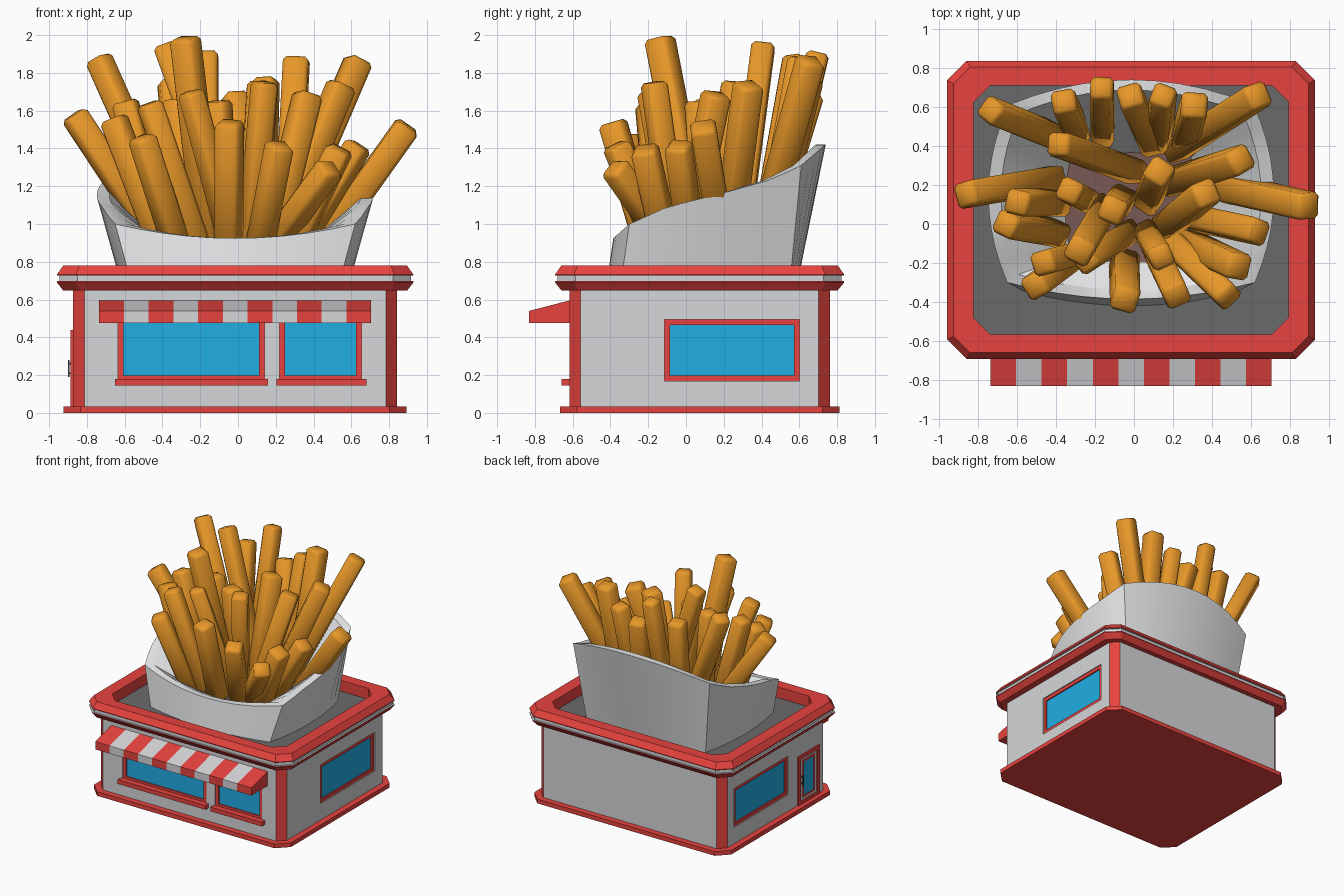
import bpy, bmesh, math, random
from mathutils import Vector, Matrix

if "Cube" in bpy.data.objects:
    bpy.data.objects.remove(bpy.data.objects["Cube"])

random.seed(4)


def mat(name, r, g, b):
    m = bpy.data.materials.new(name)
    lin = [((c / 255 + 0.055) / 1.055) ** 2.4 for c in (r, g, b)]
    m.diffuse_color = (*lin, 1)
    m.use_nodes = True
    m.node_tree.nodes["Principled BSDF"].inputs["Base Color"].default_value = m.diffuse_color
    return m


RED = mat("red trim", 234, 68, 63)
WALL = mat("light grey wall", 214, 215, 217)
PAPER = mat("white carton", 230, 231, 232)
FRY = mat("golden fry", 238, 156, 42)
GLASS = mat("blue glass", 32, 174, 228)
ROOF = mat("dark grey roof", 106, 106, 106)
FLOOR = mat("brown carton floor", 120, 90, 85)
METAL = mat("handle metal", 75, 75, 78)


def finish(name, bm, mats, smooth=0):
    bmesh.ops.recalc_face_normals(bm, faces=bm.faces)
    me = bpy.data.meshes.new(name)
    bm.to_mesh(me)
    bm.free()
    for m in mats:
        me.materials.append(m)
    ob = bpy.data.objects.new(name, me)
    bpy.context.collection.objects.link(ob)
    bpy.ops.object.select_all(action='DESELECT')
    ob.select_set(True)
    bpy.context.view_layer.objects.active = ob
    if smooth:
        bpy.ops.object.shade_smooth_by_angle(angle=math.radians(smooth))
    return ob


def loft(name, loops, mats, bands=None, caps=(0, 0), smooth=0):
    """Skin equal-length loops; bands gives the material of each band."""
    bm = bmesh.new()
    rings = [[bm.verts.new(p) for p in lp] for lp in loops]
    n = len(rings[0])
    for k in range(len(rings) - 1):
        for i in range(n):
            j = (i + 1) % n
            f = bm.faces.new((rings[k][i], rings[k][j], rings[k + 1][j], rings[k + 1][i]))
            f.material_index = bands[k] if bands else 0
    for ring, c in zip((rings[0], rings[-1]), caps):
        bm.faces.new(ring).material_index = c
    return finish(name, bm, mats, smooth)


def box(name, a, b, m):
    lo = [min(p, q) for p, q in zip(a, b)]
    hi = [max(p, q) for p, q in zip(a, b)]
    ring = lambda z: [(lo[0], lo[1], z), (hi[0], lo[1], z), (hi[0], hi[1], z), (lo[0], hi[1], z)]
    return loft(name, [ring(lo[2]), ring(hi[2])], [m])


CX, CY = -0.015, 0.072


def octagon(hx, hy, c, z):
    q = [(hx, hy - c), (hx - c, hy), (c - hx, hy), (-hx, hy - c),
         (-hx, c - hy), (c - hx, -hy), (hx - c, -hy), (hx, c - hy)]
    return [(CX + x, CY + y, z) for x, y in q]


# Building: base slab, walls with red chamfered corners, cornice with sunken roof
loft("base_slab", [octagon(0.908, 0.74, 0.09, 0), octagon(0.908, 0.74, 0.09, 0.035)], [RED])
walls = loft("walls", [octagon(0.858, 0.69, 0.06, 0.03), octagon(0.858, 0.69, 0.06, 0.66)], [WALL, RED])
for p in walls.data.polygons:
    if abs(p.normal.x) > 0.3 and abs(p.normal.y) > 0.3:
        p.material_index = 1
profile = [(0.85, 0.683, 0.058, 0.647), (0.91, 0.73, 0.085, 0.647), (0.943, 0.765, 0.10, 0.69),
           (0.943, 0.765, 0.10, 0.697), (0.93, 0.752, 0.095, 0.697), (0.93, 0.752, 0.095, 0.727),
           (0.943, 0.765, 0.10, 0.727), (0.943, 0.765, 0.10, 0.733), (0.91, 0.732, 0.085, 0.78),
           (0.808, 0.638, 0.085, 0.78), (0.808, 0.638, 0.085, 0.69)]
loft("cornice_and_roof", [octagon(*p) for p in profile], [RED, WALL, ROOF],
     [0, 0, 0, 1, 1, 1, 0, 0, 0, 0], (0, 2))

# Wall coordinates: u along the wall, d outward, z up
SIDES = {"front": lambda u, d, z: (u, CY - 0.69 - d, z),
         "right": lambda u, d, z: (CX + 0.858 + d, u, z),
         "left": lambda u, d, z: (CX - 0.858 - d, u, z)}


def plate(name, side, u0, u1, z0, z1, d, m, back=-0.03):
    f = SIDES[side]
    return box(name, f(u0, back, z0), f(u1, d, z1), m)


def frame(name, side, u0, u1, z0, z1, w, d, m):
    plate(name + "_left", side, u0, u0 + w, z0, z1, d, m)
    plate(name + "_right", side, u1 - w, u1, z0, z1, d, m)
    plate(name + "_bottom", side, u0 + w, u1 - w, z0, z0 + w, d, m)
    plate(name + "_top", side, u0 + w, u1 - w, z1 - w, z1, d, m)


def window(name, side, u0, u1, z0, z1):
    """Cut a shallow recess in the wall and set a frame and glass into it."""
    cutter = plate(name + "_cutter", side, u0, u1, z0, z1, 0.05, WALL)
    cutter.hide_render = True
    bpy.context.view_layer.objects.active = walls
    mod = walls.modifiers.new("recess", 'BOOLEAN')
    mod.operation, mod.solver, mod.object = 'DIFFERENCE', 'EXACT', cutter
    bpy.ops.object.modifier_apply(modifier=mod.name)
    bpy.data.objects.remove(cutter)
    frame(name + "_frame", side, u0, u1, z0, z1, 0.029, -0.008, RED)
    plate(name + "_glass", side, u0 + 0.02, u1 - 0.02, z0 + 0.02, z1 - 0.02, -0.018, GLASS)


window("front_wide_window", "front", -0.635, 0.14, 0.17, 0.515)
window("front_small_window", "front", 0.22, 0.655, 0.17, 0.515)
plate("wide_sill", "front", -0.65, 0.16, 0.145, 0.18, 0.04, RED)
plate("small_sill", "front", 0.205, 0.68, 0.145, 0.18, 0.04, RED)
window("right_window", "right", -0.115, 0.60, 0.17, 0.495)
window("left_window", "left", -0.1, 0.615, 0.17, 0.495)

# Door on the left wall
frame("door_frame", "left", -0.50, -0.22, 0.03, 0.44, 0.03, 0.013, RED)
plate("door_panel", "left", -0.48, -0.24, 0.03, 0.42, 0.004, WALL)
frame("door_glass_frame", "left", -0.44, -0.28, 0.08, 0.39, 0.016, 0.009, RED)
plate("door_glass", "left", -0.43, -0.29, 0.09, 0.38, 0.007, GLASS)
plate("handle_bar", "left", -0.267, -0.257, 0.19, 0.28, 0.028, METAL, 0.02)
for z in (0.205, 0.257):
    plate("handle_bracket", "left", -0.266, -0.258, z, z + 0.01, 0.022, METAL)

# Striped awning
STRIPES, X0, X1 = 11, -0.735, 0.705
side_profile = [(-0.61, 0.475), (-0.83, 0.475), (-0.83, 0.54), (-0.61, 0.597)]
loft("awning", [[(X0 + (X1 - X0) * i / STRIPES, y, z) for y, z in side_profile]
                for i in range(STRIPES + 1)],
     [RED, WALL], [i % 2 for i in range(STRIPES)])


# Carton: four bowed sides meeting at sharp corners, rim rising to the back
def bowed(fx, fy, bx, by, front, side, back, n=10):
    corners = [(-fx, fy), (fx, fy), (bx, by), (-bx, by)]
    bulge = [(0, -front), (side, 0), (0, back), (-side, 0)]
    pts = []
    for k in range(4):
        a, b = Vector(corners[k]), Vector(corners[(k + 1) % 4])
        for i in range(n):
            t = i / n
            pts.append(a.lerp(b, t) + Vector(bulge[k]) * 4 * t * (1 - t) + Vector((CX, 0)))
    return pts


RIM = [(-0.39, 0.92), (-0.30, 1.0), (-0.1, 1.09), (0.2, 1.165), (0.45, 1.235), (0.61, 1.31), (0.75, 1.43)]


def rim_z(y):
    for (y0, z0), (y1, z1) in zip(RIM, RIM[1:]):
        if y <= y1:
            return z0 + (z1 - z0) * (y - y0) / (y1 - y0)
    return RIM[-1][1]


def shrink(pts, s, cy=0.15):
    c = Vector((CX, cy))
    return [c + (p - c) * s for p in pts]


low = bowed(0.55, -0.345, 0.55, 0.55, 0.075, 0.055, 0.04)
top = bowed(0.635, -0.30, 0.63, 0.61, 0.085, 0.10, 0.13)
outer = [(p.x, p.y, rim_z(p.y)) for p in top]
inner = [(q.x, q.y, rim_z(p.y)) for p, q in zip(top, shrink(top, 0.91))]
floor = [(p.x, p.y, 0.85) for p in shrink(low, 0.56, 0.08)]
loft("carton", [[(p.x, p.y, 0.685) for p in low], outer, inner, floor],
     [PAPER, FLOOR], [0, 0, 0], (0, 1), smooth=30)


# Fries: bevelled sticks from a foot point to a tip, sunk a little into the carton
def fry(i, tx, ty, tz, fx, fy):
    foot, tip = Vector((fx, fy, 0.96)), Vector((tx, ty, tz))
    foot -= (tip - foot).normalized() * 0.12
    axis = tip - foot
    bm = bmesh.new()
    bmesh.ops.create_cube(bm, size=1)
    w = random.uniform(0.118, 0.138)
    bmesh.ops.scale(bm, vec=(w, w, axis.length), verts=bm.verts)
    bmesh.ops.bevel(bm, geom=bm.edges[:], offset=0.02, segments=1, affect='EDGES')
    rot = axis.to_track_quat('Z', 'Y').to_matrix().to_4x4()
    spin = Matrix.Rotation(random.uniform(-0.35, 0.35), 4, 'Z')
    bm.transform(Matrix.Translation((foot + tip) / 2) @ rot @ spin)
    finish(f"fry_{i:02d}", bm, [FRY], 50)


back_fries = [(-0.74, 0.585, 1.88, -0.33, 0.42), (-0.36, 0.63, 1.76, -0.29, 0.47), (-0.165, 0.70, 1.91, -0.16, 0.47),
              (0.31, 0.61, 1.88, 0.26, 0.44), (0.64, 0.66, 1.87, 0.25, 0.41), (-0.02, 0.66, 1.69, 0.08, 0.44),
              (0.15, 0.66, 1.77, 0.13, 0.45), (-0.39, 0.41, 1.95, -0.03, 0.28), (0.55, 0.33, 1.74, 0.23, 0.23)]
middle_fries = [(0.13, 0.27, 1.75, 0.08, 0.14), (-0.33, 0.17, 1.66, -0.26, 0.13), (-0.11, 0.07, 1.65, -0.07, 0.12),
                (0.37, 0.16, 1.69, 0.19, 0.01), (-0.87, 0.15, 1.58, -0.46, 0.22), (-0.60, 0.11, 1.65, -0.41, 0.11),
                (-0.66, 0.0, 1.56, -0.43, -0.04), (0.90, 0.09, 1.52, 0.50, 0.18), (0.64, -0.04, 1.42, 0.36, 0.02)]
front_fries = [(-0.28, -0.14, 1.985, -0.16, 0.06), (0.54, -0.22, 1.40, 0.33, -0.12), (0.49, -0.38, 1.30, 0.24, -0.14),
               (0.22, -0.37, 1.42, 0.13, -0.18), (0.14, -0.17, 1.75, 0.07, -0.06), (-0.045, -0.39, 1.54, -0.05, -0.22),
               (-0.25, -0.19, 1.70, -0.05, -0.06), (-0.47, -0.20, 1.64, -0.24, -0.14), (-0.51, -0.32, 1.46, -0.35, -0.2)]
for i, f in enumerate(back_fries + middle_fries + front_fries):
    fry(i + 1, *f)
